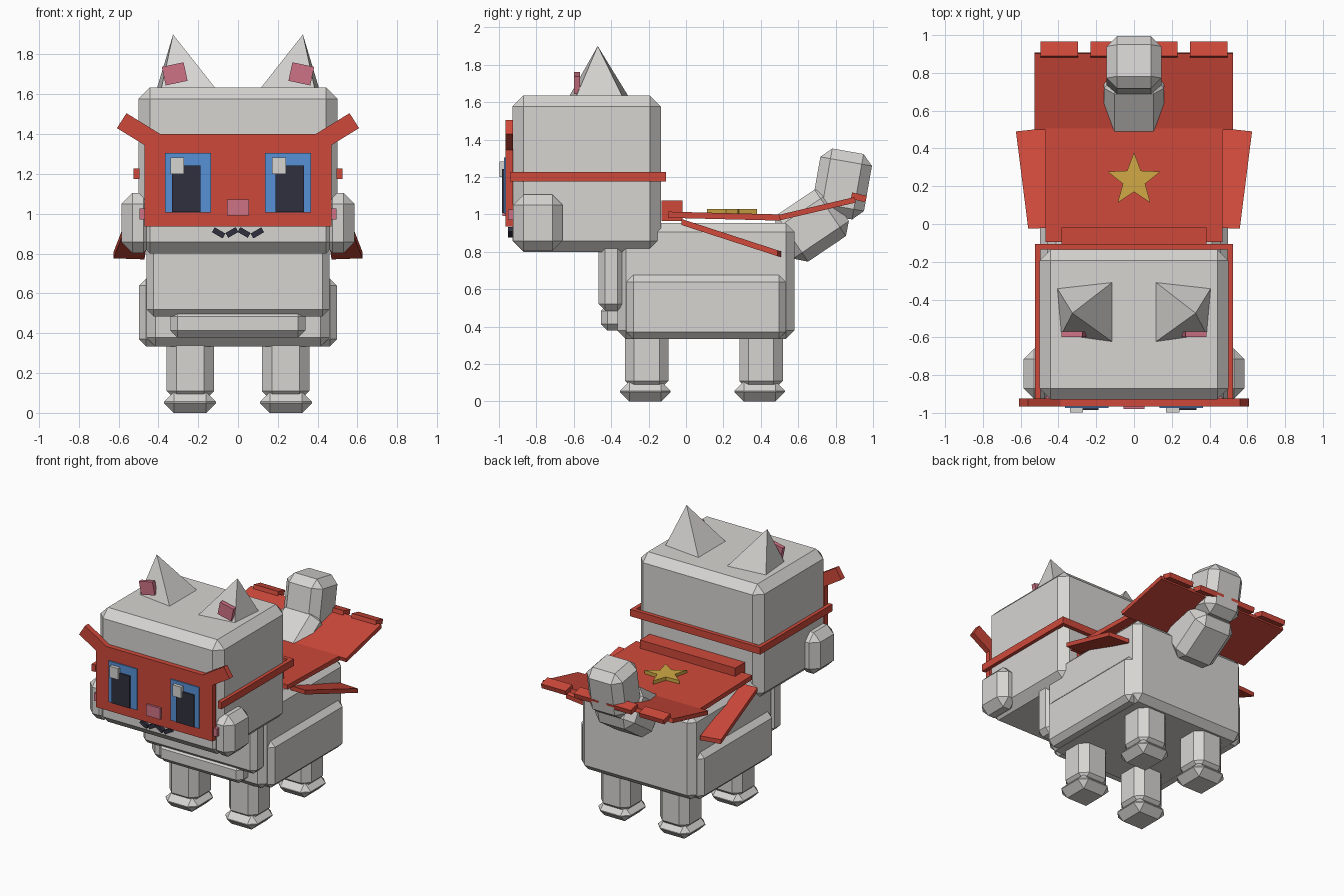
import bpy, bmesh, math
from mathutils import Matrix, Vector

if "Cube" in bpy.data.objects:
    bpy.data.objects.remove(bpy.data.objects["Cube"])


def mat(name, r, g, b):
    m = bpy.data.materials.new(name)
    m.diffuse_color = (r, g, b, 1)
    m.use_nodes = True
    m.node_tree.nodes["Principled BSDF"].inputs["Base Color"].default_value = m.diffuse_color
    return m


GREY = mat("light grey", 0.67, 0.66, 0.64)
RED = mat("red", 0.62, 0.066, 0.043)
BLUE = mat("blue", 0.095, 0.28, 0.66)
DARK = mat("dark navy", 0.03, 0.03, 0.05)
PINK = mat("pink", 0.62, 0.17, 0.235)
GOLD = mat("gold", 0.64, 0.40, 0.06)


def finish(name, bm, m):
    bmesh.ops.recalc_face_normals(bm, faces=bm.faces)
    me = bpy.data.meshes.new(name)
    bm.to_mesh(me)
    bm.free()
    me.materials.append(m)
    ob = bpy.data.objects.new(name, me)
    bpy.context.collection.objects.link(ob)
    return ob


def block(name, m, x, y, z, bevel=0, rot=0, axis='X'):
    """Box from (min, max) ranges, optionally chamfered and turned about its centre."""
    r = (x, y, z)
    size = [b - a for a, b in r]
    mid = Vector([(a + b) / 2 for a, b in r])
    bm = bmesh.new()
    bmesh.ops.create_cube(bm, size=1, matrix=Matrix.Diagonal((*size, 1)))
    if bevel:
        bmesh.ops.bevel(bm, geom=bm.edges[:], offset=bevel, segments=1,
                        affect='EDGES', clamp_overlap=True)
    bm.transform(Matrix.Translation(mid) @ Matrix.Rotation(math.radians(rot), 4, axis))
    return finish(name, bm, m)


def prism(name, m, pts, a, b, place):
    """Extrude a 2D outline from a to b; place(u, v, w) maps to 3D."""
    bm = bmesh.new()
    lo = [bm.verts.new(place(u, v, a)) for u, v in pts]
    hi = [bm.verts.new(place(u, v, b)) for u, v in pts]
    bm.faces.new(lo)
    bm.faces.new(hi)
    n = len(pts)
    for i in range(n):
        j = (i + 1) % n
        bm.faces.new((lo[i], lo[j], hi[j], hi[i]))
    return finish(name, bm, m)


def slab(name, x0, x1, start, end, t):
    """Sloping cloth panel running between two (y, z) points."""
    (y0, z0), (y1, z1) = start, end
    cy, cz, h = (y0 + y1) / 2, (z0 + z1) / 2, math.hypot(y1 - y0, z1 - z0) / 2
    return block(name, RED, (x0, x1), (cy - h, cy + h), (cz - t / 2, cz + t / 2),
                 rot=math.degrees(math.atan2(z1 - z0, y1 - y0)))


def span(s, a, b):
    return (a, b) if s > 0 else (-b, -a)


# Head, body and chest
block("head", GREY, (-0.5, 0.5), (-0.928, -0.135), (0.8, 1.635), 0.058)
block("body", GREY, (-0.46, 0.46), (-0.367, 0.58), (0.333, 0.953), 0.046)
block("chest", GREY, (-0.46, 0.46), (-0.467, -0.33), (0.485, 0.9), 0.035)
block("lower_chest", GREY, (-0.34, 0.338), (-0.455, -0.3), (0.378, 0.52), 0.036)

# Tail
block("tail_base", GREY, (-0.16, 0.16), (0.52, 0.82), (0.76, 1.12), 0.058, rot=-56)
block("tail_tip", GREY, (-0.145, 0.145), (0.695, 0.975), (0.985, 1.34), 0.055, rot=-10)

for s, side in ((1, "right"), (-1, "left")):
    # Flanks, cheek tufts, legs and feet
    block(side + "_flank", GREY, span(s, 0.38, 0.497), (-0.318, 0.533), (0.334, 0.675), 0.036)
    block(side + "_cheek_tuft", GREY, span(s, 0.42, 0.585), (-0.925, -0.66), (0.803, 1.105), 0.055)
    for pos, cy in (("front", -0.21), ("back", 0.402)):
        block(f"{side}_{pos}_leg", GREY, span(s, 0.12, 0.358),
              (cy - 0.117, cy + 0.117), (0.06, 0.39), 0.05)
        block(f"{side}_{pos}_foot", GREY, span(s, 0.11, 0.372),
              (cy - 0.143, cy + 0.127), (0, 0.106), 0.05)

    # Ears with pink inner plates
    bm = bmesh.new()
    base = [bm.verts.new((s * x, y, 1.63)) for x, y in
            ((0.407, -0.34), (0.113, -0.307), (0.113, -0.625), (0.385, -0.587))]
    tip = bm.verts.new((s * 0.326, -0.472, 1.9))
    bm.faces.new(base)
    for i in range(4):
        bm.faces.new((base[i], base[(i + 1) % 4], tip))
    finish(side + "_ear", bm, GREY)
    block(side + "_inner_ear", PINK, span(s, 0.262, 0.374), (-0.598, -0.568),
          (1.655, 1.75), rot=12 * s, axis='Y')

    # Mask straps and blush
    block(side + "_mask_strap", RED, span(s, 0.495, 0.525), (-0.94, -0.11), (1.175, 1.226))
    block(side + "_blush", PINK, span(s, 0.436, 0.495), (-0.952, -0.9), (0.97, 1.027))

    # Eyes (the highlights sit on the same side of both pupils)
    block(side + "_iris", BLUE, span(s, 0.135, 0.366), (-0.974, -0.964), (1.005, 1.305))
    block(side + "_pupil", DARK, span(s, 0.188, 0.332), (-0.984, -0.974), (1.008, 1.243))
    hx = 0.17 if s > 0 else -0.34
    block(side + "_eye_highlight", GREY, (hx, hx + 0.07), (-0.998, -0.97), (1.2, 1.282))

    # Mouth strokes
    block(side + "_mouth_inner", DARK, span(s, 0.001, 0.06), (-0.952, -0.92),
          (0.892, 0.92), rot=30 * s, axis='Y')
    block(side + "_mouth_outer", DARK, span(s, 0.066, 0.128), (-0.952, -0.92),
          (0.89, 0.918), rot=-30 * s, axis='Y')

    # Drooping side flaps of the cape
    prism(side + "_cape_flap", RED,
          [(0.44, -0.02), (0.56, -0.025), (0.625, 0.49), (0.47, 0.507)], -0.016, 0.016,
          lambda u, v, w: (s * u, v, 0.958 - 0.325 * (v + 0.02) + w))

# Mask with winged corners
half = [(0.47, 0.935), (0.47, 1.345), (0.608, 1.43), (0.56, 1.505), (0.39, 1.4)]
prism("mask", RED, half + [(-x, z) for x, z in reversed(half)], -0.965, -0.925,
      lambda u, v, w: (u, w, v))
block("back_mask_strap", RED, (-0.525, 0.525), (-0.135, -0.106), (1.175, 1.226))
block("nose", PINK, (-0.056, 0.056), (-0.98, -0.96), (0.99, 1.072))

# Cape: collar, back panel, raised tail panel and fringe
block("cape_collar", RED, (-0.385, 0.385), (-0.13, -0.018), (0.965, 1.073))
slab("cape_back", -0.468, 0.468, (-0.095, 0.998), (0.505, 0.983), 0.033)
slab("cape_end", -0.528, 0.525, (0.5, 0.983), (0.905, 1.078), 0.03)
for i in range(4):
    x = -0.495 + i * 0.264
    slab(f"cape_fringe_{i + 1}", x, x + 0.198, (0.885, 1.1), (0.963, 1.082), 0.035)

# Star emblem plate on the cape
star = []
for i in range(10):
    r, a = (0.147, 0.062)[i % 2], math.pi / 2 + i * math.pi / 5
    star.append((r * math.cos(a), 0.232 + r * math.sin(a)))
prism("star_plate", GOLD, star, 0.995, 1.03, lambda u, v, w: (u, v, w))
